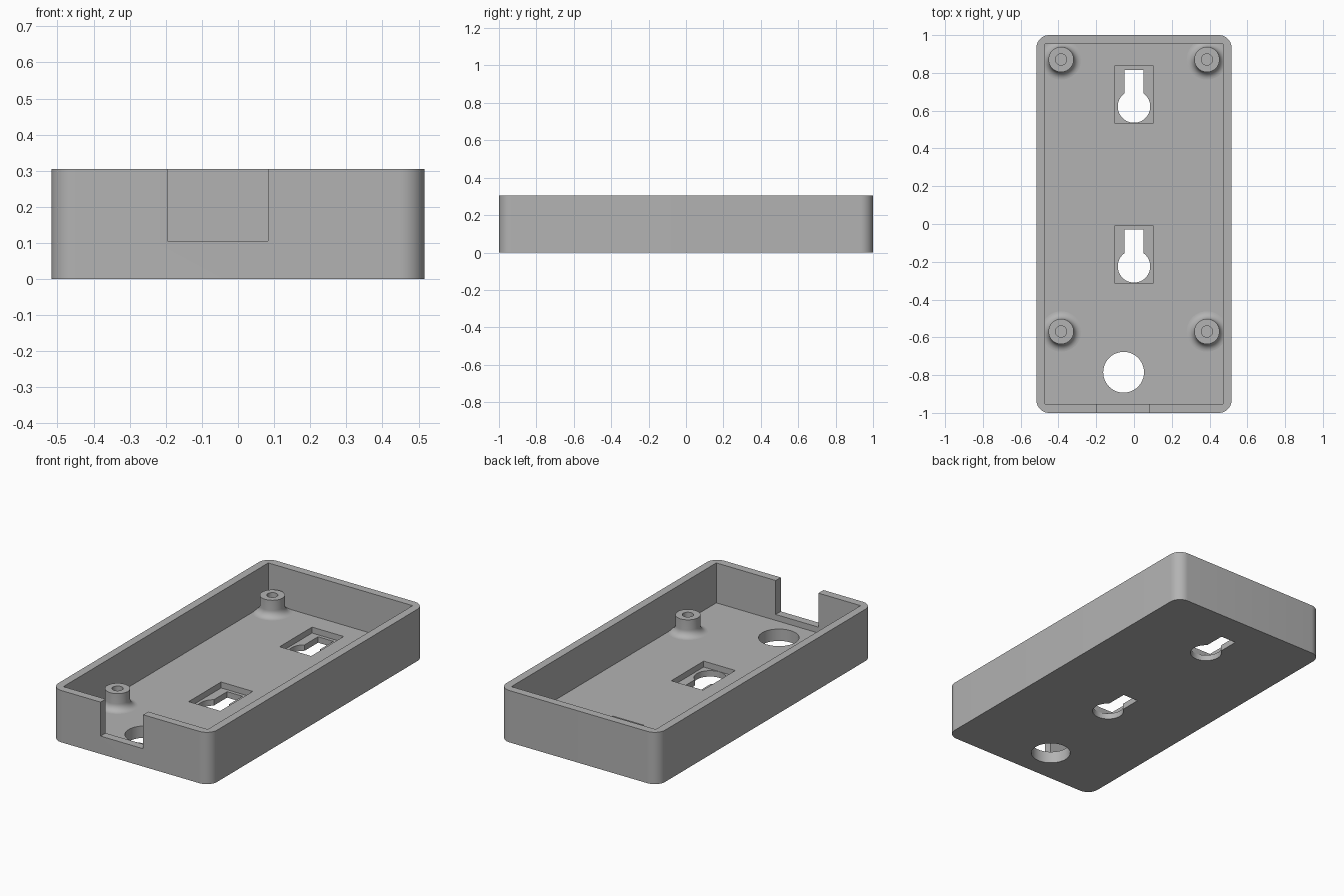
import bpy, bmesh, math

if "Cube" in bpy.data.objects:
    bpy.data.objects.remove(bpy.data.objects["Cube"])

HALF_X, HALF_Y, HEIGHT = 0.517, 1.0, 0.305
WALL, FLOOR, CORNER = 0.047, 0.07, 0.068

grey = bpy.data.materials.new("plain grey plastic")
grey.use_nodes = True
colour = (0.45, 0.45, 0.45, 1)
grey.diffuse_color = colour
grey.node_tree.nodes["Principled BSDF"].inputs["Base Color"].default_value = colour


def finish(name, bm):
    bmesh.ops.recalc_face_normals(bm, faces=bm.faces[:])
    mesh = bpy.data.meshes.new(name)
    bm.to_mesh(mesh)
    bm.free()
    mesh.materials.append(grey)
    obj = bpy.data.objects.new(name, mesh)
    bpy.context.collection.objects.link(obj)
    return obj


def activate(obj):
    bpy.ops.object.select_all(action="DESELECT")
    obj.select_set(True)
    bpy.context.view_layer.objects.active = obj


def prism(name, outline, z0, z1):
    """Extrude a plan outline between two heights."""
    bm = bmesh.new()
    face = bm.faces.new([bm.verts.new((x, y, z0)) for x, y in outline])
    top = bmesh.ops.extrude_face_region(bm, geom=[face])["geom"]
    verts = [g for g in top if isinstance(g, bmesh.types.BMVert)]
    bmesh.ops.translate(bm, verts=verts, vec=(0, 0, z1 - z0))
    return finish(name, bm)


def arc(cx, cy, r, start, end, steps):
    angles = [math.radians(start + (end - start) * i / steps) for i in range(steps + 1)]
    return [(cx + r * math.cos(a), cy + r * math.sin(a)) for a in angles]


def rect(x0, x1, y0, y1):
    return [(x0, y0), (x1, y0), (x1, y1), (x0, y1)]


def cut(target, outline, z0, z1):
    cutter = prism("cutter", outline, z0, z1)
    cutter.hide_render = True
    mod = target.modifiers.new("cut", "BOOLEAN")
    mod.operation, mod.solver, mod.object = "DIFFERENCE", "EXACT", cutter
    activate(target)
    bpy.ops.object.modifier_apply(modifier=mod.name)
    bpy.data.objects.remove(cutter)


# Tray body with rounded upright corners
outline = []
for i, (sx, sy) in enumerate([(1, 1), (-1, 1), (-1, -1), (1, -1)]):
    outline += arc(sx * (HALF_X - CORNER), sy * (HALF_Y - CORNER), CORNER,
                   90 * i, 90 * i + 90, 10)
tray = prism("tray_body", outline, 0, HEIGHT)

# Hollow interior and cable notch in the front wall
ix, iy = HALF_X - WALL, HALF_Y - WALL
cut(tray, rect(-ix, ix, -iy, iy), FLOOR, 0.5)
cut(tray, rect(-0.195, 0.083, -1.1, -0.9), 0.105, 0.5)

# Cable hole in the floor
cut(tray, arc(-0.055, -0.785, 0.108, 0, 352.5, 47), -0.1, 0.2)

# Keyhole hangers, each in a shallow rectangular pocket
SLOT, RADIUS = 0.05, 0.086
neck = math.degrees(math.acos(SLOT / RADIUS))
for cy in (0.622, -0.224):
    cut(tray, rect(-0.103, 0.103, cy - 0.088, cy + 0.214), FLOOR / 2, 0.2)
    keyhole = arc(0, cy, RADIUS, 180 - neck, 360 + neck, 40)
    keyhole += [(SLOT, cy + 0.194), (-SLOT, cy + 0.194)]
    cut(tray, keyhole, -0.1, 0.2)

activate(tray)
bpy.ops.object.shade_smooth_by_angle(angle=math.radians(30))


# Screw bosses, turned from a profile with a fillet at the foot
def boss(name, x, y):
    fillet, radius, bore, top = 0.04, 0.067, 0.03, 0.17
    profile = arc(radius + fillet, FLOOR + fillet, fillet, 270, 180, 8)
    profile += [(radius, top), (bore, top), (bore, FLOOR)]
    bm = bmesh.new()
    verts = [bm.verts.new((r, 0, z)) for r, z in profile]
    edges = [bm.edges.new(pair) for pair in zip(verts, verts[1:])]
    bmesh.ops.spin(bm, geom=verts + edges, cent=(0, 0, 0), axis=(0, 0, 1),
                   angle=math.tau, steps=40, use_merge=True)
    bmesh.ops.remove_doubles(bm, verts=bm.verts[:], dist=0.0001)
    obj = finish(name, bm)
    # Keep the outer surface facing outward
    ring = max(obj.data.polygons, key=lambda p: p.center.z)
    if ring.normal.z < 0:
        obj.data.flip_normals()
    obj.location = (x, y, 0)
    activate(obj)
    bpy.ops.object.shade_smooth_by_angle(angle=math.radians(30))


for side, x in (("left", 0.386), ("right", -0.386)):
    boss("back_" + side + "_boss", x, 0.871)
    boss("front_" + side + "_boss", x, -0.569)
